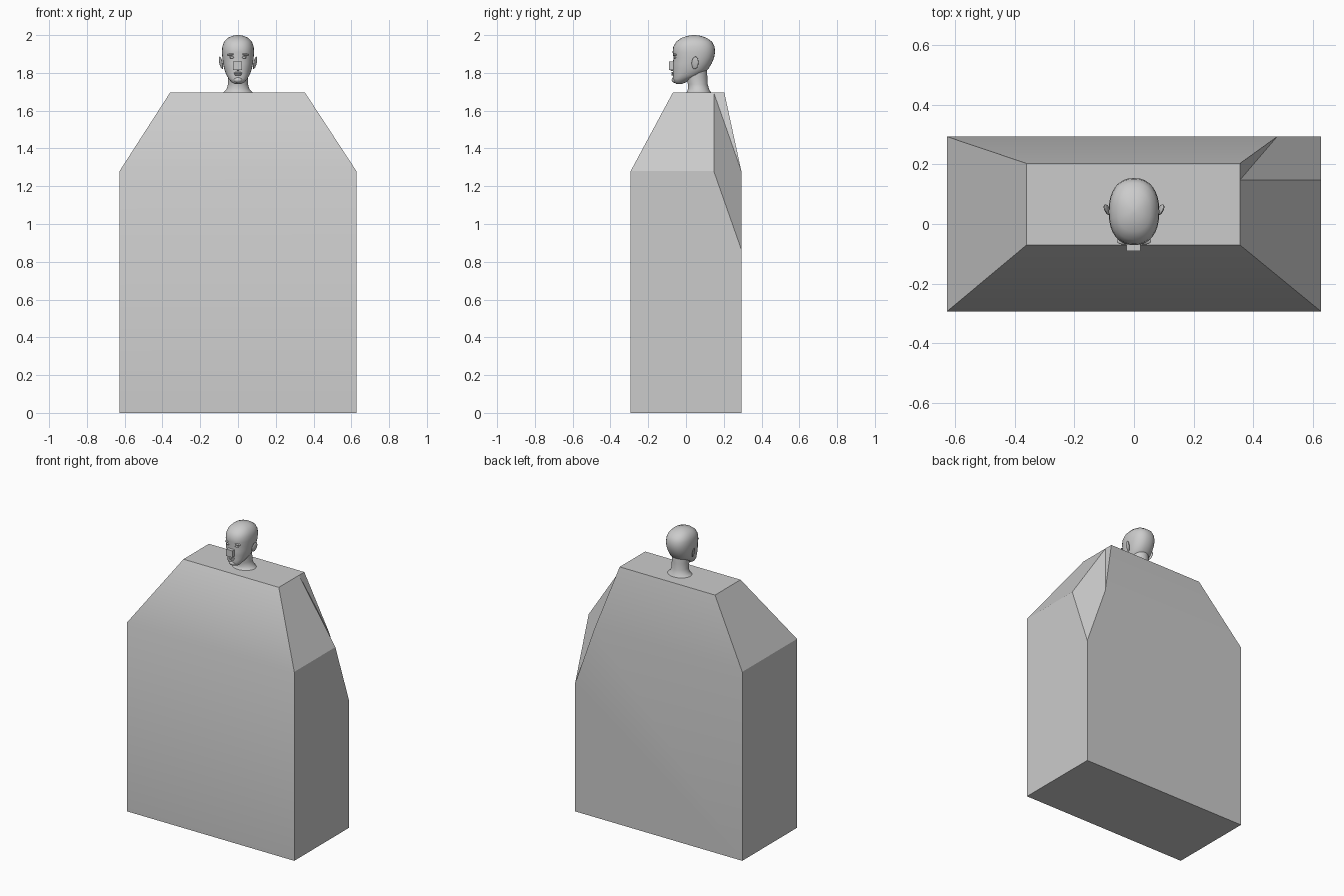
import bpy, bmesh, math
from mathutils import Vector

cube = bpy.data.objects.get("Cube")
if cube:
    bpy.data.objects.remove(cube, do_unlink=True)

grey = bpy.data.materials.new("plain grey")
grey.use_nodes = True
colour = (0.6, 0.6, 0.6, 1)
grey.diffuse_color = colour
grey.node_tree.nodes["Principled BSDF"].inputs["Base Color"].default_value = colour


def finish(name, bm, angle):
    bmesh.ops.recalc_face_normals(bm, faces=bm.faces)
    mesh = bpy.data.meshes.new(name)
    bm.to_mesh(mesh)
    bm.free()
    mesh.materials.append(grey)
    ob = bpy.data.objects.new(name, mesh)
    bpy.context.collection.objects.link(ob)
    bpy.ops.object.select_all(action='DESELECT')
    ob.select_set(True)
    bpy.context.view_layer.objects.active = ob
    bpy.ops.object.shade_smooth_by_angle(angle=math.radians(angle))
    return ob


def loft(name, sections, n=32, power=2.0):
    """Stack of rounded rings given as (z, front y, back y, half width)."""
    bm = bmesh.new()
    rings = []
    for z, front, back, half in sections:
        ring = []
        for i in range(n):
            a = math.tau * i / n
            c, s = math.cos(a), math.sin(a)
            x = half * math.copysign(abs(c) ** (2 / power), c)
            y = (front + back) / 2 + (back - front) / 2 * math.copysign(abs(s) ** (2 / power), s)
            ring.append(bm.verts.new((x, y, z)))
        rings.append(ring)
    for lo, hi in zip(rings, rings[1:]):
        for i in range(n):
            j = (i + 1) % n
            bm.faces.new((lo[i], lo[j], hi[j], hi[i]))
    bm.faces.new(rings[0])
    bm.faces.new(rings[-1])
    return finish(name, bm, 60)


def blob(name, centre, size, tilt=(0, 0, 0)):
    bm = bmesh.new()
    bmesh.ops.create_uvsphere(bm, u_segments=16, v_segments=10, radius=1)
    ob = finish(name, bm, 60)
    ob.location, ob.scale, ob.rotation_euler = centre, size, tilt
    return ob


# Body block: tapered shoulders with one rear corner cut away
W, D, SHOULDER, TOP = 0.627, 0.293, 1.28, 1.695
points = {
    "base_fl": (-W, -D, 0), "base_fr": (W, -D, 0), "base_br": (W, D, 0), "base_bl": (-W, D, 0),
    "mid_fl": (-W, -D, SHOULDER), "mid_fr": (W, -D, SHOULDER), "mid_bl": (-W, D, SHOULDER),
    "top_fl": (-0.36, -0.07, TOP), "top_fr": (0.355, -0.07, TOP),
    "top_br": (0.355, 0.203, TOP), "top_bl": (-0.36, 0.203, TOP),
    "cut_low": (W, D, 0.865), "cut_side": (W, 0.147, SHOULDER),
    "cut_back": (0.48, D, SHOULDER), "cut_top": (0.355, 0.147, TOP),
}
bm = bmesh.new()
v = {k: bm.verts.new(p) for k, p in points.items()}
for face in (
    "base_fl base_fr base_br base_bl",
    "base_fl base_fr mid_fr mid_fl",
    "mid_fl mid_fr top_fr top_fl",
    "base_fl mid_fl mid_bl base_bl",
    "mid_fl top_fl top_bl mid_bl",
    "base_fr base_br cut_low cut_side mid_fr",
    "mid_fr cut_side cut_top top_fr",
    "base_br base_bl mid_bl cut_back cut_low",
    "mid_bl top_bl top_br cut_back",
    "cut_low cut_back cut_top cut_side",
    "cut_back top_br cut_top",
    "top_fl top_fr cut_top top_br top_bl",
):
    bm.faces.new([v[k] for k in face.split()])
finish("body_block", bm, 30)

# Head and neck
loft("head", [
    (1.742, -0.052, -0.02, 0.018), (1.75, -0.064, 0.0, 0.035), (1.77, -0.07, 0.03, 0.05),
    (1.79, -0.068, 0.085, 0.062), (1.82, -0.07, 0.118, 0.073), (1.85, -0.07, 0.136, 0.079),
    (1.88, -0.066, 0.149, 0.083), (1.91, -0.071, 0.154, 0.085), (1.94, -0.067, 0.151, 0.083),
    (1.965, -0.052, 0.138, 0.074), (1.985, -0.025, 0.11, 0.055), (1.996, 0.01, 0.078, 0.03),
    (2.0, 0.035, 0.052, 0.008)], power=2.3)
loft("neck", [
    (1.69, -0.005, 0.135, 0.085), (1.70, 0.005, 0.13, 0.073), (1.715, 0.01, 0.122, 0.06),
    (1.74, 0.01, 0.115, 0.053), (1.78, 0.0, 0.113, 0.054), (1.82, 0.0, 0.11, 0.055)])

# Face details
blob("nose", (0, -0.07, 1.835), (0.011, 0.014, 0.026), (math.radians(-12), 0, 0))
blob("upper_lip", (0, -0.069, 1.80), (0.022, 0.009, 0.005))
blob("lower_lip", (0, -0.069, 1.791), (0.019, 0.009, 0.006))
blob("chin", (0, -0.058, 1.763), (0.024, 0.018, 0.016))
for side, name in ((1, "left"), (-1, "right")):
    blob(name + "_eye", (side * 0.032, -0.056, 1.882), (0.014, 0.011, 0.007))
    blob(name + "_brow", (side * 0.034, -0.057, 1.898), (0.024, 0.012, 0.006), (0, side * 0.1, 0))
    blob(name + "_ear", (side * 0.09, 0.048, 1.853), (0.007, 0.019, 0.034),
         (math.radians(-10), side * 0.2, side * -0.35))

# Small block on the nose
bm = bmesh.new()
bmesh.ops.create_cube(bm, size=1)
for vert in bm.verts:
    vert.co = Vector((vert.co.x * 0.047, vert.co.y * 0.034, vert.co.z * 0.046)) + Vector((-0.002, -0.074, 1.838))
finish("nose_block", bm, 30)
